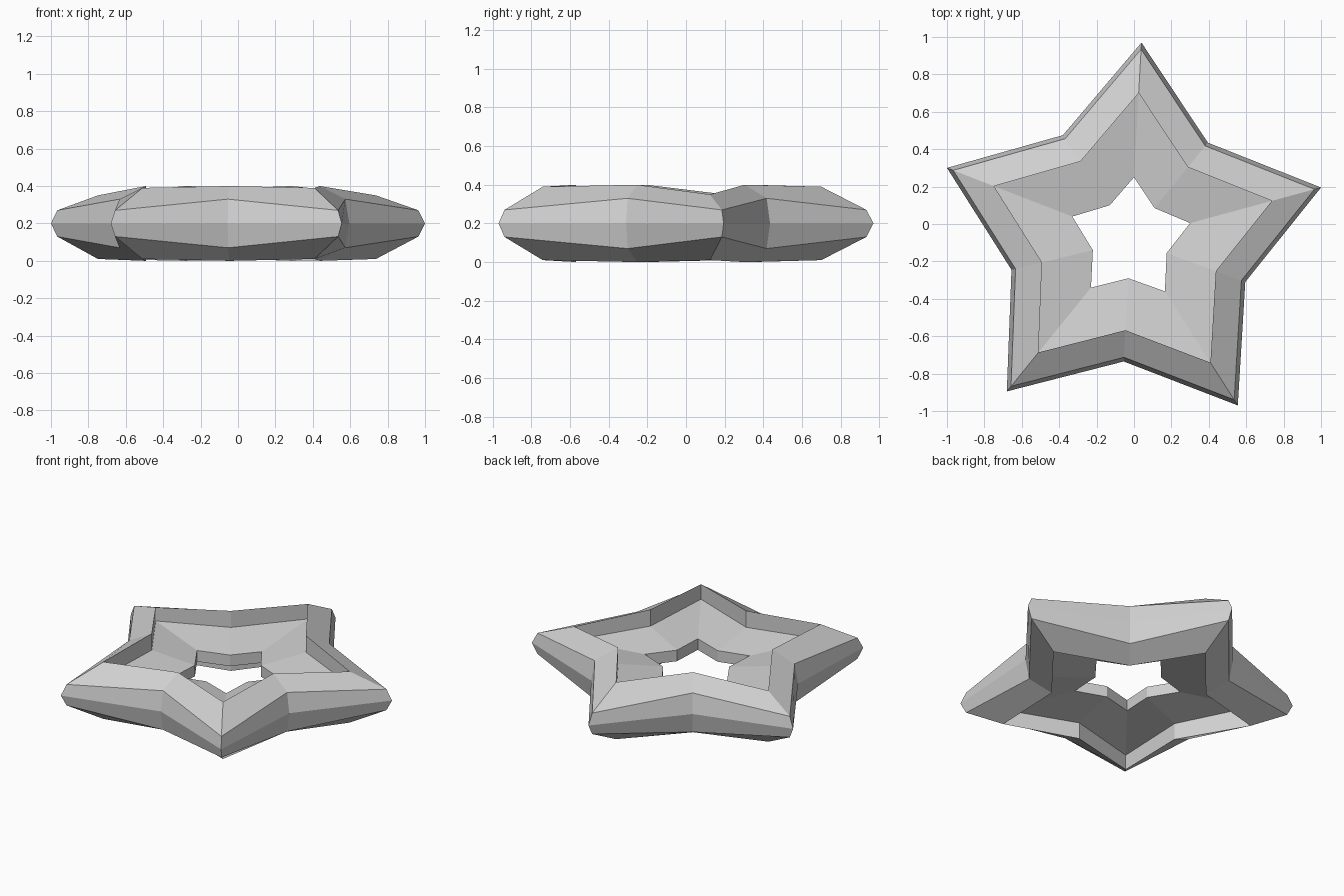
import bpy
import bmesh
from mathutils import Vector

cube = bpy.data.objects.get("Cube")
if cube:
    bpy.data.objects.remove(cube, do_unlink=True)


def make_material(name, colour):
    mat = bpy.data.materials.new(name)
    mat.use_nodes = True
    mat.diffuse_color = colour
    mat.node_tree.nodes["Principled BSDF"].inputs["Base Color"].default_value = colour
    return mat


# Star outline: alternating tips and valleys, anticlockwise from the back tip
OUTER = [(.04, .97), (-.38, .475), (-1, .30), (-.655, -.245), (-.68, -.895),
         (-.055, -.735), (.555, -.97), (.595, -.31), (1, .195), (.395, .435)]
HOLE = [(0, .25), (-.13, .10), (-.33, .04), (-.22, -.14), (-.23, -.34),
        (-.03, -.29), (.165, -.36), (.175, -.155), (.30, .005), (.11, .085)]
MID = .2


def cross_section(index):
    """Closed profile at one corner: (fraction towards the hole, height)."""
    tip = index % 2 == 0
    side_tip = index in (2, 8)
    shoulder = .07 if tip else .13
    crest = .19 if tip else .2
    top_crest = .15 if side_tip else crest
    # Step down from the crest to the thin inner web
    web = .06 if side_tip else .09
    rim = .037
    return [(0, MID), (.05, MID + shoulder), (.375, MID + top_crest),
            (.375, MID + web), (1, MID + rim),
            (1, MID - rim), (.375, MID - web),
            (.375, MID - crest), (.05, MID - shoulder)]


# Faceted rim and recessed web swept around the star
bm = bmesh.new()
rings = []
for i, (outer, inner) in enumerate(zip(OUTER, HOLE)):
    ring = []
    for t, z in cross_section(i):
        p = Vector(outer).lerp(Vector(inner), t)
        ring.append(bm.verts.new((p.x, p.y, z)))
    rings.append(ring)

for i, ring in enumerate(rings):
    following = rings[(i + 1) % len(rings)]
    for j in range(len(ring)):
        k = (j + 1) % len(ring)
        bm.faces.new((ring[j], following[j], following[k], ring[k]))
bmesh.ops.recalc_face_normals(bm, faces=bm.faces)

mesh = bpy.data.meshes.new("star_ring")
bm.to_mesh(mesh)
bm.free()
mesh.materials.append(make_material("light grey", (.63, .63, .63, 1)))
star = bpy.data.objects.new("star_ring", mesh)
bpy.context.collection.objects.link(star)
